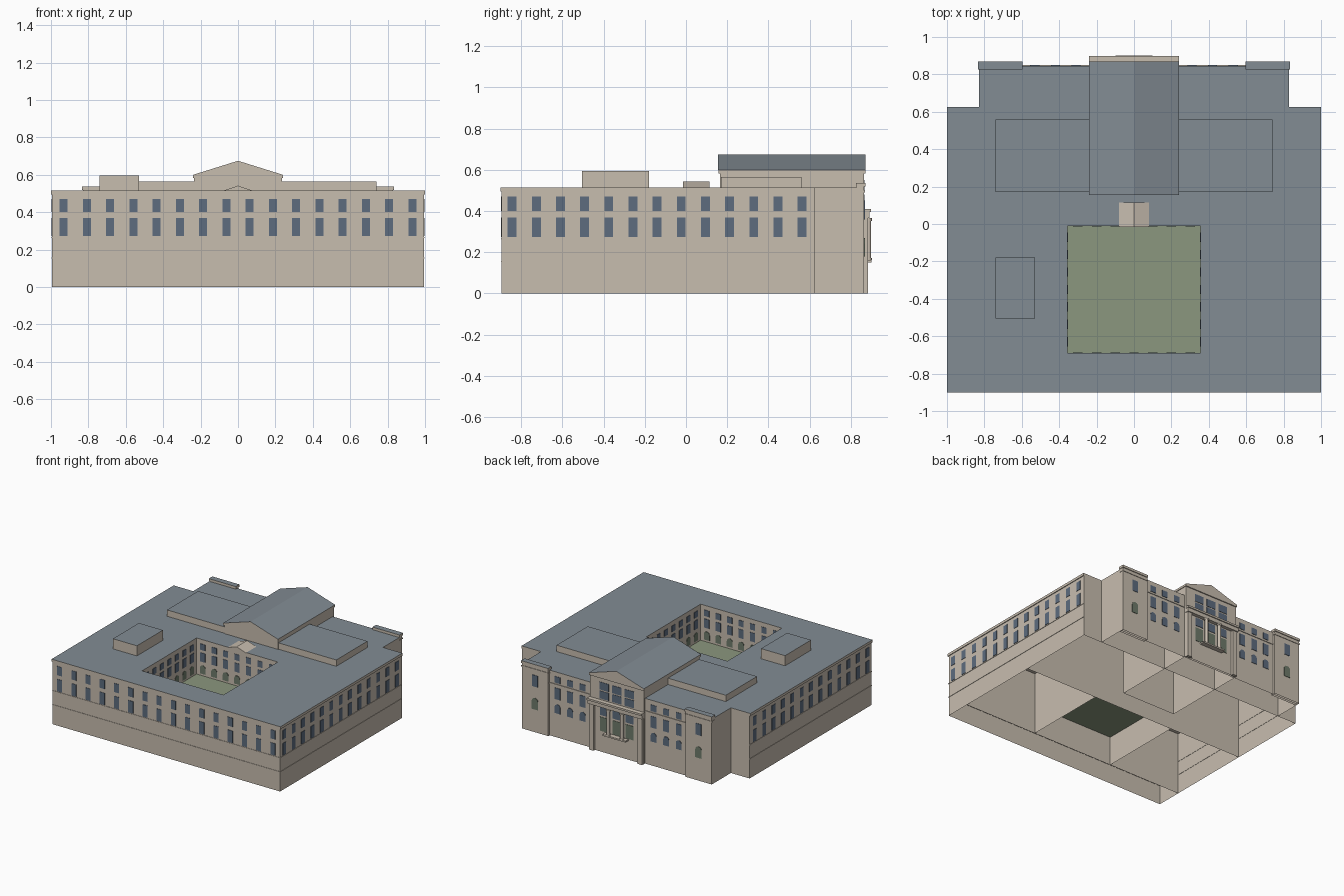
import bpy, bmesh, math
from mathutils import Matrix, Vector

cube = bpy.data.objects.get("Cube")
if cube:
    bpy.data.objects.remove(cube, do_unlink=True)


def material(name, rgb):
    m = bpy.data.materials.new(name)
    m.use_nodes = True
    m.diffuse_color = (*rgb, 1)
    m.node_tree.nodes["Principled BSDF"].inputs["Base Color"].default_value = (*rgb, 1)
    return m


STONE = material("warm stone", (0.575, 0.51, 0.43))
SLATE = material("slate roof", (0.225, 0.262, 0.295))
GRASS = material("lawn green", (0.258, 0.31, 0.21))
GLASS = material("blue glass", (0.11, 0.15, 0.21))
DOOR = material("grey green glass", (0.156, 0.195, 0.145))


def finish(name, bm, *mats):
    bmesh.ops.recalc_face_normals(bm, faces=bm.faces)
    me = bpy.data.meshes.new(name)
    bm.to_mesh(me)
    bm.free()
    for m in mats:
        me.materials.append(m)
    ob = bpy.data.objects.new(name, me)
    bpy.context.collection.objects.link(ob)
    return ob


def box(name, x0, x1, y0, y1, z0, z1, roof=True, open_base=False):
    """Stone box, optionally with a slate top and without a floor."""
    bm = bmesh.new()
    size = Matrix.Diagonal((x1 - x0, y1 - y0, z1 - z0, 1))
    place = Matrix.Translation(((x0 + x1) / 2, (y0 + y1) / 2, (z0 + z1) / 2))
    bmesh.ops.create_cube(bm, size=1, matrix=place @ size)
    bm.normal_update()
    for f in bm.faces:
        f.material_index = int(roof and f.normal.z > 0.5)
    if open_base:
        bmesh.ops.delete(bm, geom=[f for f in bm.faces if f.normal.z < -0.5], context="FACES")
    return finish(name, bm, STONE, SLATE)


def gable(name, half, y0, y1, z0, z1, roof):
    """Triangular prism along y; slopes take the roof material."""
    bm = bmesh.new()
    tri = [bm.verts.new((x, y0, z)) for x, z in ((-half, z0), (half, z0), (0, z1))]
    face = bm.faces.new(tri)
    ext = bmesh.ops.extrude_face_region(bm, geom=[face])
    for v in ext["geom"]:
        if isinstance(v, bmesh.types.BMVert):
            v.co.y = y1
    if not any(abs(f.normal.y) > 0.5 and f.calc_center_median().y < y0 + 0.001 for f in bm.faces):
        bm.faces.new(tri)
    bmesh.ops.recalc_face_normals(bm, faces=bm.faces)
    for f in bm.faces:
        f.material_index = int(f.normal.z > 0.3)
    return finish(name, bm, STONE, roof)


# Directions a wall can face: origin axis and horizontal axis
SIDES = {"front": (Vector((0, -1, 0)), Vector((1, 0, 0))),
         "back": (Vector((0, 1, 0)), Vector((1, 0, 0))),
         "left": (Vector((1, 0, 0)), Vector((0, 1, 0))),
         "right": (Vector((-1, 0, 0)), Vector((0, 1, 0)))}


def windows(name, side, plane, centres, rows, width, mat=GLASS, arched=False):
    """Thin plates on the wall facing `side` at coordinate `plane`."""
    out, along = SIDES[side]
    base = Vector((abs(out.x), abs(out.y), 0)) * plane
    bm = bmesh.new()
    w = width / 2
    for c in centres:
        for z0, z1 in rows:
            if arched:
                outline = [(-w, z0), (w, z0)]
                for i in range(7):
                    a = math.pi * i / 6
                    outline.append((w * math.cos(a), z1 - w + w * math.sin(a)))
            else:
                outline = [(-w, z0), (w, z0), (w, z1), (-w, z1)]
            rings = [[bm.verts.new(base + along * (c + u) + out * d + Vector((0, 0, z)))
                      for u, z in outline] for d in (0, 0.003)]
            bm.faces.new(rings[1])
            n = len(outline)
            for i in range(n):
                j = (i + 1) % n
                bm.faces.new((rings[0][i], rings[0][j], rings[1][j], rings[1][i]))
    ob = finish(name, bm, mat)
    # plates are open at the wall, so make sure the glass looks outward
    me = ob.data
    if me.polygons[0].normal.dot(out) < 0:
        me.flip_normals()


def spread(a, b, n):
    return [a + (b - a) * i / (n - 1) for i in range(n)]


# Main wings around the courtyard, each an open-based shell with a cornice
TOP = 0.515
blocks = {"front_wing": (-1, 1, -0.9, -0.69),
          "left_wing": (0.355, 1, -0.69, -0.01),
          "right_wing": (-1, -0.355, -0.69, -0.01),
          "middle_wing": (-1, 1, -0.01, 0.625),
          "back_wing": (-0.83, 0.83, 0.625, 0.846)}
for name, (x0, x1, y0, y1) in blocks.items():
    e = 0.006
    outer = [x0 + e * (x0 == -1), x1 - e * (x1 == 1), y0 + e * (y0 == -0.9), y1]
    box(name, *outer, 0, TOP - 0.005, open_base=True)
    box(name + "_cornice", x0, x1, y0, y1, TOP - 0.02, TOP)

# String courses on the outer walls
for z in (0.152, 0.263):
    for s in (-1, 1):
        a, b = sorted((s * 0.992, s * 0.997))
        box("side_string_course", a, b, -0.897, 0.625, z, z + 0.005, roof=False)
    box("front_string_course", -0.997, 0.997, -0.897, -0.892, z, z + 0.005, roof=False)

# Courtyard lawn
bm = bmesh.new()
bmesh.ops.create_grid(bm, x_segments=1, y_segments=1, size=0.5,
                      matrix=Matrix.Translation((0, -0.35, 0.23)) @ Matrix.Diagonal((0.71, 0.68, 1, 1)))
finish("courtyard_lawn", bm, GRASS)

# Rooftop structures
box("long_penthouse", -0.74, 0.74, 0.17, 0.56, TOP - 0.01, 0.565)
box("small_penthouse", -0.74, -0.53, -0.505, -0.18, TOP - 0.01, 0.595)
gable("courtyard_skylight", 0.08, -0.015, 0.115, TOP, 0.542, STONE)

# Central hall with gabled roof
box("central_hall", -0.235, 0.235, 0.165, 0.862, 0, 0.59, roof=False, open_base=True)
box("central_hall_cornice", -0.24, 0.24, 0.158, 0.87, 0.583, 0.6, roof=False)
gable("central_roof", 0.24, 0.156, 0.87, 0.6, 0.675, SLATE)

# End pavilions of the back facade
for s in (-1, 1):
    a, b = sorted((s * 0.6, s * 0.83))
    box("end_pavilion", a, b, 0.828, 0.864, 0, 0.53, open_base=True)
    box("pavilion_cornice", a - 0.003, b + 0.003, 0.825, 0.87, 0.518, 0.537)
    box("pavilion_band", a - 0.003, b + 0.003, 0.83, 0.868, 0.49, 0.5, roof=False)
    a, b = sorted((s * 0.235, s * 0.6))
    box("back_string_course", a, b, 0.84, 0.851, 0.412, 0.42, roof=False)
    box("portico_pier", s * 0.212 - 0.02, s * 0.212 + 0.02, 0.86, 0.882, 0, 0.37, roof=False)

# Back portico
box("portico_entablature", -0.237, 0.237, 0.86, 0.89, 0.365, 0.395, roof=False)
box("portico_cornice", -0.24, 0.24, 0.86, 0.898, 0.395, 0.41, roof=False)
box("portico_ledge", -0.1, 0.1, 0.86, 0.9, 0.15, 0.162, roof=False)
for x in (-0.06, 0.06):
    bm = bmesh.new()
    for r, z0, z1 in ((0.013, 0.162, 0.365), (0.017, 0.162, 0.172), (0.017, 0.352, 0.365)):
        bmesh.ops.create_cone(bm, cap_ends=True, segments=16, radius1=r, radius2=r, depth=z1 - z0,
                              matrix=Matrix.Translation((x, 0.885, (z0 + z1) / 2)))
    col = finish("portico_column", bm, STONE)
    bpy.context.view_layer.objects.active = col
    col.select_set(True)
    bpy.ops.object.shade_smooth_by_angle()
    col.select_set(False)

# Outer windows
main_rows = [(0.273, 0.368), (0.4, 0.47)]
windows("front_windows", "front", -0.894, spread(-0.932, 0.932, 16), main_rows, 0.043)
for side, x in (("left", 0.994), ("right", -0.994)):
    windows(side + "_windows", side, x, spread(-0.843, 0.563, 13), main_rows, 0.043)

# Courtyard windows: two square-headed rows above arches
court = [("front", -0.01, spread(-0.3, 0.3, 7)), ("back", -0.69, spread(-0.3, 0.3, 7)),
         ("left", -0.355, spread(-0.63, -0.07, 7)), ("right", 0.355, spread(-0.63, -0.07, 7))]
for side, plane, cols in court:
    windows("courtyard_windows", side, plane, cols, [(0.34, 0.41), (0.432, 0.48)], 0.043)
    windows("courtyard_arches", side, plane, cols, [(0.245, 0.312)], 0.05, DOOR, True)

# Back facade windows
bays = [s * x for s in (-1, 1) for x in (0.31, 0.42, 0.53)]
windows("back_windows", "back", 0.846, bays, [(0.3, 0.39), (0.43, 0.48)], 0.05)
windows("back_arches", "back", 0.846, bays, [(0.19, 0.262)], 0.05, GLASS, True)
windows("pavilion_windows", "back", 0.864, (-0.715, 0.715), [(0.36, 0.45)], 0.05)
windows("pavilion_arches", "back", 0.864, (-0.715, 0.715), [(0.18, 0.27)], 0.055, DOOR, True)
windows("hall_windows", "back", 0.862, (-0.11, 0, 0.11), [(0.42, 0.48), (0.49, 0.55)], 0.08)
windows("portico_windows", "back", 0.862, (-0.11, 0, 0.11), [(0.29, 0.355)], 0.07)
windows("portico_doors", "back", 0.862, (-0.11, 0, 0.11), [(0.165, 0.275)], 0.07, DOOR)
